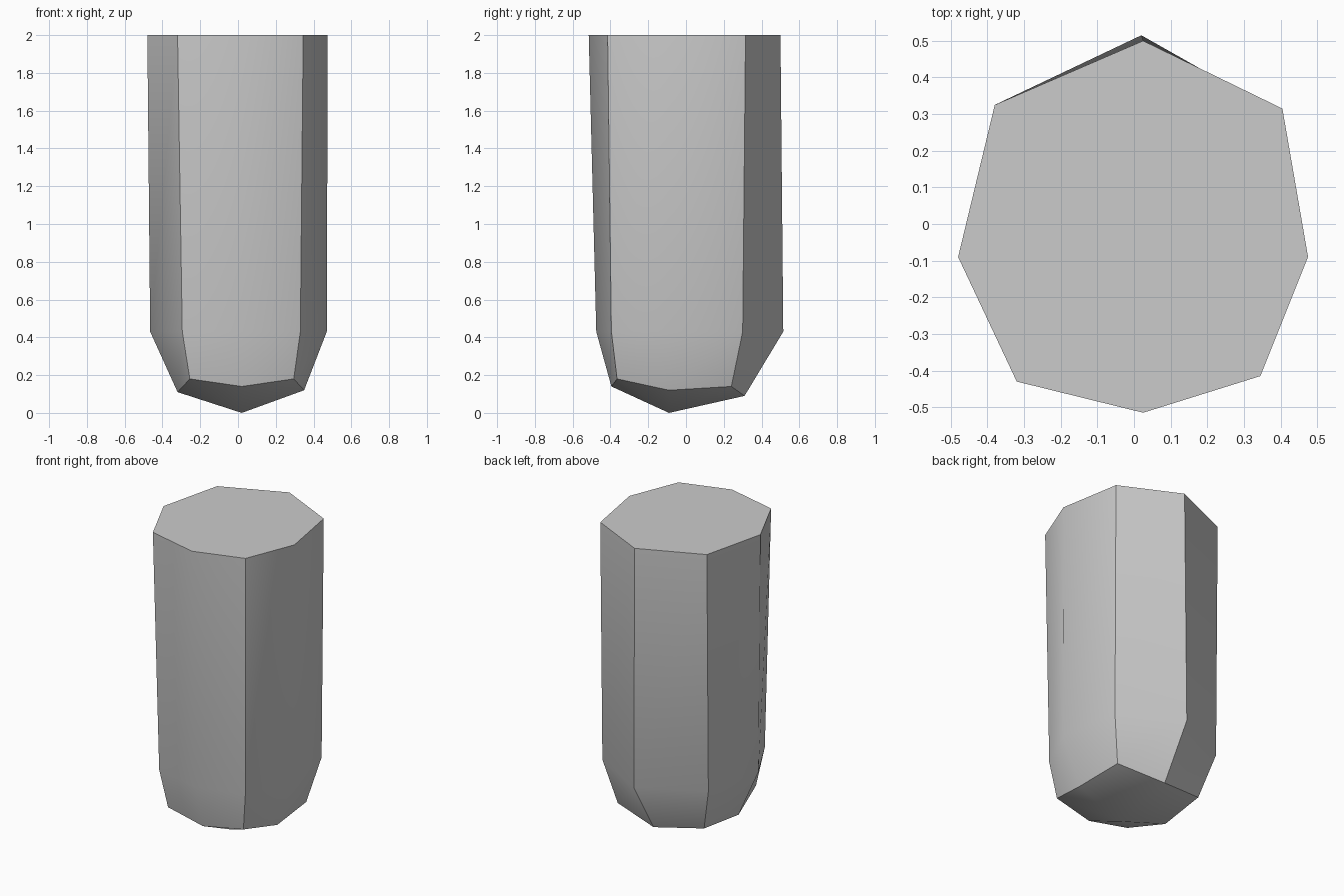
import bpy
import bmesh
import math

# Remove the default cube
cube = bpy.data.objects.get("Cube")
if cube:
    bpy.data.objects.remove(cube, do_unlink=True)

# Single plain grey material
grey = bpy.data.materials.new("plain grey")
grey.use_nodes = True
colour = (0.6, 0.6, 0.6, 1)
grey.diffuse_color = colour
grey.node_tree.nodes["Principled BSDF"].inputs["Base Color"].default_value = colour

# Cross-sections, counter-clockwise from the front ridge
tip = (0.02, -0.09, 0)
base_rim = [
    (0.02, -0.395, 0.14), (0.295, -0.365, 0.18), (0.35, -0.09, 0.12), (0.33, 0.24, 0.14),
    (0.02, 0.31, 0.09), (-0.3, 0.24, 0.14), (-0.32, -0.09, 0.11), (-0.255, -0.365, 0.18),
]
shoulder = [
    (0.02, -0.475), (0.33, -0.395), (0.47, -0.1), (0.4, 0.3),
    (0.02, 0.515), (-0.38, 0.31), (-0.465, -0.09), (-0.295, -0.4),
]
top_rim = [
    (0.025, -0.515), (0.345, -0.415), (0.475, -0.09), (0.405, 0.315),
    (0.025, 0.5), (-0.38, 0.325), (-0.48, -0.09), (-0.32, -0.43),
]


def add_ring(bm, points, height=None):
    """Add one cross-section, optionally at a constant height."""
    if height is not None:
        points = [(x, y, height) for x, y in points]
    return [bm.verts.new(p) for p in points]


def bridge(bm, lower, upper):
    """Join two cross-sections with a band of side faces."""
    for i in range(len(lower)):
        j = (i + 1) % len(lower)
        bm.faces.new((lower[i], lower[j], upper[j], upper[i]))


# Faceted column with a blunt pointed base and a flat top
bm = bmesh.new()
rings = [
    add_ring(bm, base_rim),
    add_ring(bm, shoulder, 0.43),
    add_ring(bm, top_rim, 2),
]
for lower, upper in zip(rings, rings[1:]):
    bridge(bm, lower, upper)
bm.faces.new(rings[-1])

# Shallow faceted point underneath
apex = bm.verts.new(tip)
for i, vert in enumerate(rings[0]):
    bm.faces.new((apex, rings[0][(i + 1) % len(rings[0])], vert))

bmesh.ops.recalc_face_normals(bm, faces=bm.faces)
mesh = bpy.data.meshes.new("faceted_column")
bm.to_mesh(mesh)
bm.free()
mesh.materials.append(grey)
column = bpy.data.objects.new("faceted_column", mesh)
bpy.context.collection.objects.link(column)

# Smooth the gentle bends and keep the main corners sharp
bpy.ops.object.select_all(action="DESELECT")
column.select_set(True)
bpy.context.view_layer.objects.active = column
bpy.ops.object.shade_smooth_by_angle(angle=math.radians(35))
